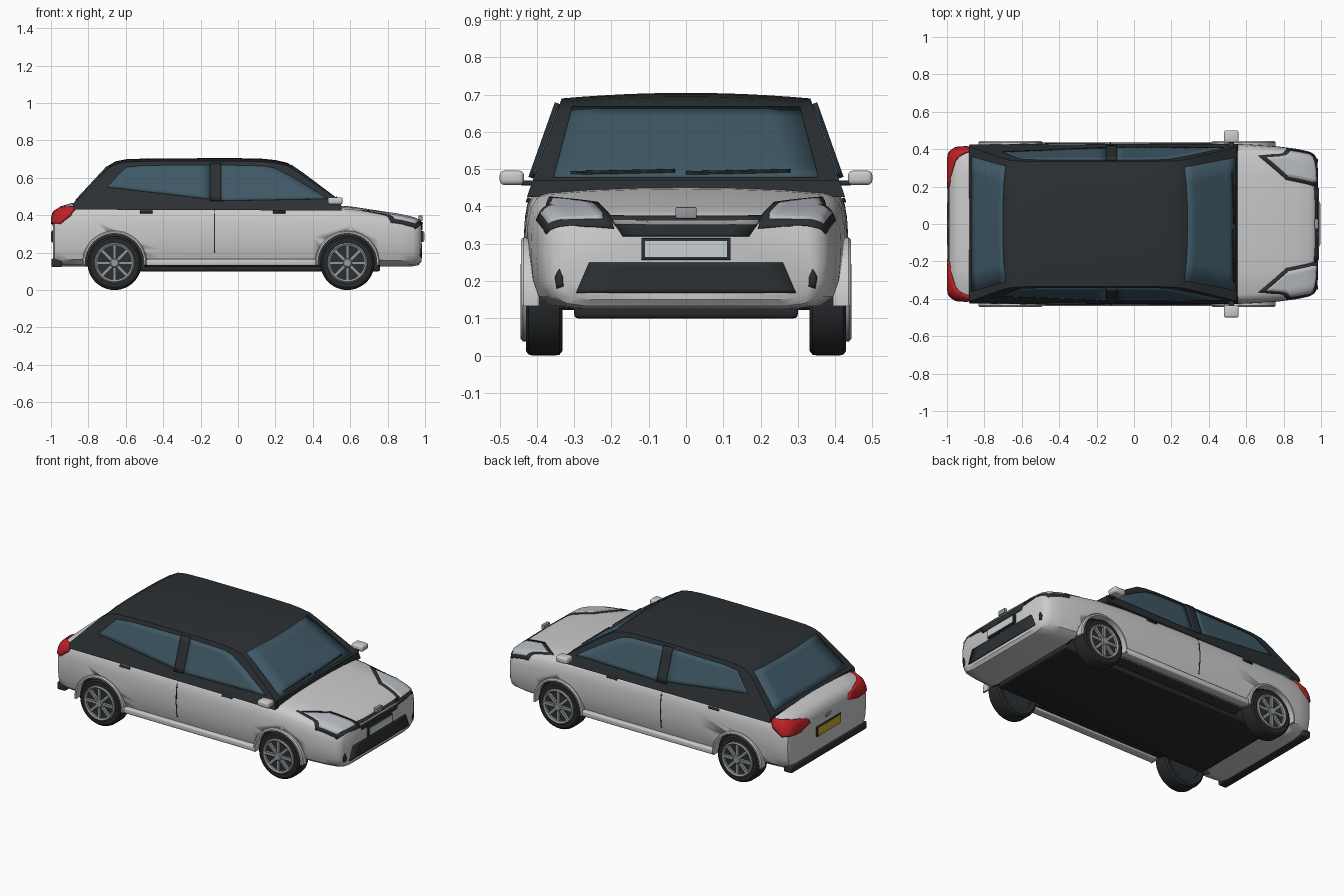
import bpy, bmesh, math
from mathutils import Vector, Matrix
from mathutils.bvhtree import BVHTree

if "Cube" in bpy.data.objects:
    bpy.data.objects.remove(bpy.data.objects["Cube"])


def material(name, rgb):
    m = bpy.data.materials.new(name)
    m.diffuse_color = (*rgb, 1)
    m.use_nodes = True
    m.node_tree.nodes["Principled BSDF"].inputs["Base Color"].default_value = m.diffuse_color
    return m


PAINT = material("paint", (.72, .72, .72))
BLACK = material("black_trim", (.025, .03, .033))
GLASS = material("glass", (.05, .10, .135))
RUBBER = material("rubber", (.02, .022, .024))
RIM = material("rim_grey", (.3, .31, .32))
RED = material("red_lens", (.5, .015, .02))
LENS = material("clear_lens", (.5, .52, .56))
YELLOW = material("yellow_plate", (.55, .42, .03))
SILVER = material("pale_plate", (.6, .65, .66))


def finish(name, bm, mat, angle=35):
    me = bpy.data.meshes.new(name)
    bm.to_mesh(me)
    bm.free()
    ob = bpy.data.objects.new(name, me)
    bpy.context.collection.objects.link(ob)
    me.materials.append(mat)
    bpy.ops.object.select_all(action='DESELECT')
    ob.select_set(True)
    bpy.context.view_layer.objects.active = ob
    bpy.ops.object.shade_smooth_by_angle(angle=math.radians(angle))
    return ob


def loft(rows, closed):
    bm = bmesh.new()
    vs = [[bm.verts.new(p) for p in r] for r in rows]
    n = len(rows[0])
    for a, b in zip(vs, vs[1:]):
        for i in range(n if closed else n - 1):
            j = (i + 1) % n
            bm.faces.new((a[i], a[j], b[j], b[i]))
    return bm, vs


def bvh_of(ob):
    return BVHTree.FromPolygons([v.co for v in ob.data.vertices], [p.vertices[:] for p in ob.data.polygons])


def box(name, lo, hi, mat, bevel=0):
    lo, hi = Vector(lo), Vector(hi)
    bm = bmesh.new()
    bmesh.ops.create_cube(bm, size=1, matrix=Matrix.Translation((lo + hi) / 2) @ Matrix.Diagonal((*(hi - lo), 1)))
    if bevel:
        bmesh.ops.bevel(bm, geom=bm.edges[:], offset=bevel, segments=3, profile=.5, affect='EDGES')
    return finish(name, bm, mat)


def lathe(name, prof, cx, cz, s, mat, a0=0, a1=360, n=48):
    # closed (radius, y) profile swept about the y axis
    rows = []
    for k in range(n + 1):
        a = math.radians(a0 + (a1 - a0) * k / n)
        rows.append([(cx + r * math.cos(a), s * y, cz + r * math.sin(a)) for r, y in prof])
    bm, vs = loft(rows, True)
    if a1 - a0 < 360:
        bm.faces.new(vs[0])
        bm.faces.new(vs[-1])
    bmesh.ops.remove_doubles(bm, verts=bm.verts[:], dist=1e-5)
    bmesh.ops.recalc_face_normals(bm, faces=bm.faces[:])
    return finish(name, bm, mat)


def patch(name, pts, d, tree, mat, off=.004, cuts=6):
    # outline cast along d onto a surface, raised by off
    d = Vector(d).normalized()
    bm = bmesh.new()
    f = bm.faces.new([bm.verts.new(p) for p in pts])
    f.normal_update()
    if f.normal.dot(d) > 0:
        f.normal_flip()
    bmesh.ops.triangulate(bm, faces=[f])
    bmesh.ops.subdivide_edges(bm, edges=bm.edges[:], cuts=cuts, use_grid_fill=True)
    for v in bm.verts:
        loc, nor, *_ = tree.ray_cast(v.co - d * .4, d)
        if loc is None:
            loc, nor, *_ = tree.find_nearest(v.co)
        v.co = loc + (nor if nor.dot(d) < 0 else -nor) * off
    ob = finish(name, bm, mat)
    m = ob.modifiers.new("thickness", 'SOLIDIFY')
    m.thickness, m.offset = off + .003, -1
    return ob


# lower body: cross-section lofted along x (x, bottom, top, half width)
STATIONS = [(-.99, .15, .375, .365), (-.98, .13, .41, .39), (-.95, .125, .435, .405), (-.89, .125, .452, .415),
            (-.76, .125, .458, .427), (-.4, .125, .458, .433), (0, .125, .455, .434), (.4, .125, .447, .432),
            (.6, .125, .435, .427), (.76, .125, .412, .416), (.87, .125, .393, .402), (.935, .127, .378, .388),
            (.965, .133, .366, .372), (.98, .15, .35, .345)]
HALF = [(.72, 0), (.86, .03), (.95, .12), (.985, .27), (1, .5), (.995, .72), (.975, .87), (.94, .95), (.88, .99),
        (.6, 1.02), (.3, 1.035)]
SECT = [(0, 0)] + HALF + [(0, 1.04)] + [(-y, t) for y, t in reversed(HALF)]
bm, vs = loft([[(x, w * y, b + (t - b) * q) for y, q in SECT] for x, b, t, w in STATIONS], True)
bm.faces.new(vs[0])
bm.faces.new(vs[-1])
bmesh.ops.recalc_face_normals(bm, faces=bm.faces[:])
for f in bm.faces:
    if f.normal.z < -.95 and abs(f.calc_center_median().x) < .76:
        f.material_index = 1
body = finish("lower_body", bm, PAINT)
body.data.materials.append(BLACK)
BODY = bvh_of(body)

# wheel arch cut-outs
AXLES = {"rear": -.66, "front": .585}
WZ = .145
for end, cx in AXLES.items():
    for s in (1, -1):
        cut = lathe("arch_cutter", [(0, .3), (.162, .3), (.162, .6), (0, .6)], cx, WZ, s, PAINT)
        cut.data.materials.append(BLACK)
        for p in cut.data.polygons:
            p.material_index = 1
        cut.hide_render = True
        cut.hide_set(True)
        m = body.modifiers.new("arch", 'BOOLEAN')
        m.object, m.operation, m.solver = cut, 'DIFFERENCE', 'EXACT'

# cabin: side profile carried across the width with a crowned roof
PROFILE = [(-.88, .43), (-.882, .462), (-.79, .555), (-.695, .65), (-.655, .673), (-.6, .684), (-.47, .689), (0, .69),
           (.13, .687), (.2, .68), (.265, .665), (.35, .61), (.45, .54), (.55, .47), (.555, .425)]
rows = []
for x, z in PROFILE:
    w = .415 - (z - .46) * .354
    lift = .015 * min(1, max(0, (z - .46) / .2))
    rows.append([(x, w * k / 6, z + lift * (1 - (k / 6) ** 2)) for k in range(-6, 7)])
bm, vs = loft(rows, False)
bm.faces.new([r[0] for r in vs])
bm.faces.new([r[-1] for r in vs])
bmesh.ops.recalc_face_normals(bm, faces=bm.faces[:])
cabin = finish("cabin", bm, BLACK, 25)
CABIN = bvh_of(cabin)

# windscreen, rear glass, wipers
F, R = (-1, 0, 0), (1, 0, 0)


def trapezoid(x, y0, z0, y1, z1):
    return [(x, -y0, z0), (x, y0, z0), (x, y1, z1), (x, -y1, z1)]


patch("windscreen", trapezoid(.5, .355, .478, .305, .665), F, CABIN, GLASS)
patch("rear_glass", trapezoid(-.8, .36, .478, .31, .658), R, CABIN, GLASS)
for y in (-.17, .14):
    patch("wiper", [(.5, y - .14, .482), (.5, y + .14, .488), (.5, y + .14, .493), (.5, y - .14, .487)], F, CABIN,
          RUBBER, .01)

# front face
patch("upper_grille", trapezoid(.98, .17, .32, .205, .372), F, BODY, BLACK, .006)
patch("grille_bar", trapezoid(.98, .19, .352, .195, .358), F, BODY, RIM, .009)
patch("lower_grille", trapezoid(.98, .295, .168, .26, .25), F, BODY, BLACK, .005)
box("front_plate_frame", (.97, -.12, .256), (.992, .12, .315), BLACK, .003)
box("front_plate", (.98, -.11, .264), (.996, .11, .307), SILVER)
box("nose_tab", (.965, -.028, .368), (.987, .028, .398), RIM, .003)

# rear face
box("rear_bumper", (-.998, -.375, .122), (-.94, .375, .168), BLACK, .008)
box("rear_plate_frame", (-.996, -.12, .255), (-.97, .12, .318), BLACK, .003)
box("rear_plate", (-.999, -.112, .262), (-.98, .112, .311), YELLOW)
box("hatch_handle", (-.994, -.03, .345), (-.97, .03, .365), RIM, .003)

WINDOWS = {
    "rear_side_window": [(-.70, .55), (-.60, .655), (-.5, .665), (-.15, .668), (-.15, .485)],
    "front_side_window": [(-.09, .477), (-.09, .668), (.14, .662), (.2, .65), (.30, .598), (.48, .487)],
}
HEADLIGHT = [(.66, .365, .42), (.81, .235, .405), (.97, .20, .37), (.985, .195, .345), (.965, .38, .342),
             (.83, .405, .375), (.79, .375, .40)]
TAIL = [(-.99, .19, .375), (-.985, .21, .405), (-.955, .33, .43), (-.885, .41, .445), (-.91, .42, .40),
        (-.96, .41, .355), (-.99, .28, .352)]

for s, side in ((1, "left"), (-1, "right")):
    def flat(pts):
        return [(x, s * .42, z) for x, z in pts]

    def bar(x0, x1, z0, z1):
        return flat([(x0, z0), (x1, z0), (x1, z1), (x0, z1)])

    inward = (0, -s, 0)
    # side glazing and pillar
    for name, pts in WINDOWS.items():
        patch(f"{side}_{name}", flat(pts), inward, CABIN, GLASS)
    patch(f"{side}_door_pillar", bar(-.15, -.09, .475, .675), inward, CABIN, BLACK, .014)

    # door seam, handles, sill
    patch(f"{side}_door_seam", bar(-.129, -.123, .2, .44), inward, BODY, BLACK, .002)
    for x in (-.49, .22):
        patch(f"{side}_door_handle", bar(x - .034, x + .034, .41, .42), inward, BODY, BLACK, .008, 2)
    box(f"{side}_sill", (-.49, min(s * .38, s * .438), .13), (.42, max(s * .38, s * .438), .165), PAINT, .008)

    # lights
    diag = Vector((-1, -.4 * s, -1))
    frame = [Vector((x, s * y, z)) for x, y, z in HEADLIGHT]
    mid = sum(frame, Vector()) / len(frame)
    patch(f"{side}_headlight_frame", frame, diag, BODY, BLACK, .004)
    patch(f"{side}_headlight", [mid + (p - mid) * .8 for p in frame], diag, BODY, LENS, .008)
    patch(f"{side}_tail_light", [(x, s * y, z) for x, y, z in TAIL], (1, -.8 * s, -.2), BODY, RED, .011)
    patch(f"{side}_fog_vent", [(.96, s * y, z) for y, z in ((.33, .185), (.345, .18), (.35, .21), (.34, .232), (.33, .21))],
          F, BODY, BLACK, .005, 2)

    # door mirror
    box(f"{side}_mirror", (.48, min(s * .435, s * .5), .458), (.56, max(s * .435, s * .5), .496), PAINT, .012)
    box(f"{side}_mirror_arm", (.505, min(s * .385, s * .445), .457), (.535, max(s * .385, s * .445), .47), BLACK, .003)

    # wheels and arch lips
    for end, cx in AXLES.items():
        tag = f"{side}_{end}"
        lathe(f"{tag}_tyre", [(.1, .335), (.132, .331), (.143, .34), (.145, .352), (.145, .412), (.142, .423),
                              (.132, .43), (.1, .43)], cx, WZ, s, RUBBER)
        lathe(f"{tag}_wheel_disc", [(0, .34), (.102, .34), (.102, .424), (0, .424)], cx, WZ, s, BLACK)
        lathe(f"{tag}_rim", [(.09, .42), (.107, .42), (.107, .438), (.1, .444), (.09, .438)], cx, WZ, s, RIM)
        lathe(f"{tag}_hub", [(0, .42), (.026, .42), (.026, .438), (.02, .444), (0, .444)], cx, WZ, s, RIM, n=24)
        bm = bmesh.new()
        for k in range(8):
            mt = (Matrix.Translation((cx, s * .431, WZ)) @ Matrix.Rotation(k * math.pi / 4, 4, 'Y')
                  @ Matrix.Translation((.057, 0, 0)) @ Matrix.Diagonal((.076, .016, .017, 1)))
            bmesh.ops.create_cube(bm, size=1, matrix=mt)
        finish(f"{tag}_spokes", bm, RIM)
        lathe(f"{tag}_arch_lip", [(.157, .395), (.17, .395), (.172, .436), (.166, .443), (.157, .443)], cx, WZ, s,
              PAINT, -4, 184)

# underbody pan
box("underbody", (-.76, -.3, .1), (.76, .3, .135), RUBBER, .01)
